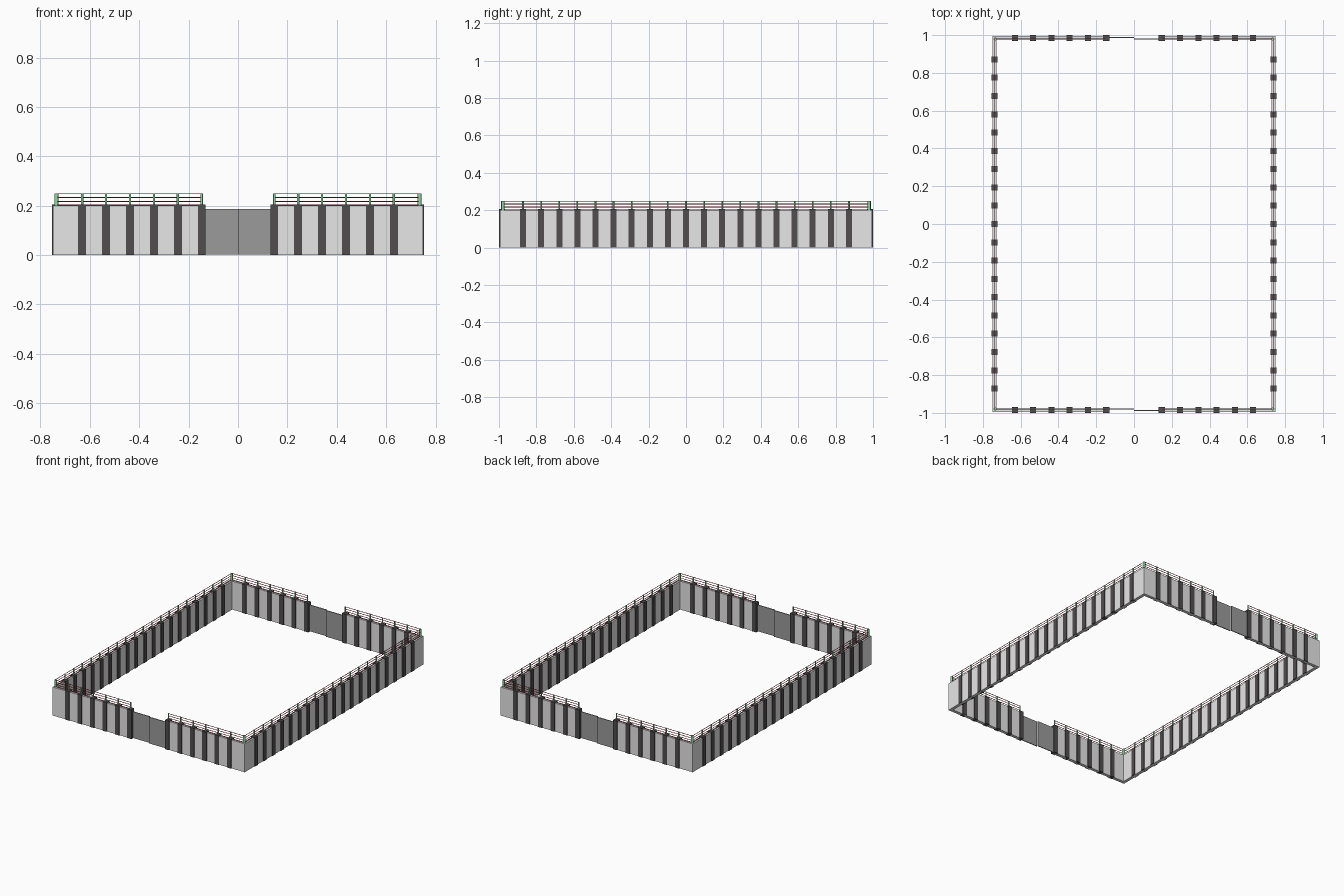
import bpy
import bmesh
from mathutils import Matrix, Vector

cube = bpy.data.objects.get("Cube")
if cube:
    bpy.data.objects.remove(cube, do_unlink=True)


def make_material(name, rgb):
    mat = bpy.data.materials.new(name)
    mat.use_nodes = True
    color = (*rgb, 1)
    mat.diffuse_color = color
    mat.node_tree.nodes["Principled BSDF"].inputs["Base Color"].default_value = color
    return mat


panel_grey = make_material("panel light grey", (0.8, 0.8, 0.8))
pillar_grey = make_material("pillar dark grey", (0.085, 0.075, 0.08))
gate_grey = make_material("gate grey", (0.33, 0.33, 0.33))
post_green = make_material("post green", (0.28, 0.72, 0.36))
wire_red = make_material("wire red", (0.5, 0.03, 0.06))


def finish(name, mat, bm):
    mesh = bpy.data.meshes.new(name)
    bm.to_mesh(mesh)
    bm.free()
    mesh.materials.append(mat)
    obj = bpy.data.objects.new(name, mesh)
    bpy.context.collection.objects.link(obj)
    return obj


def boxes(name, mat, items):
    """One object made of boxes, each given by its low and high corner."""
    bm = bmesh.new()
    for low, high in items:
        low, high = Vector(low), Vector(high)
        place = Matrix.Translation((low + high) / 2) @ Matrix.Diagonal((*(high - low), 1))
        bmesh.ops.create_cube(bm, size=1, matrix=place)
    return finish(name, mat, bm)


def rods(name, mat, radius, items):
    """One object made of smooth round rods, each given by its two ends."""
    bm = bmesh.new()
    for start, end in items:
        start, end = Vector(start), Vector(end)
        axis = end - start
        turn = axis.to_track_quat("Z", "Y").to_matrix().to_4x4()
        bmesh.ops.create_cone(bm, cap_ends=True, segments=12, radius1=radius,
                              radius2=radius, depth=axis.length,
                              matrix=Matrix.Translation((start + end) / 2) @ turn)
    for face in bm.faces:
        face.smooth = len(face.verts) == 4
    for edge in bm.edges:
        edge.smooth = all(face.smooth for face in edge.link_faces)
    return finish(name, mat, bm)


WX, WY = 0.738, 0.984      # wall centre lines
HALF = 0.011               # half wall thickness
PILLAR = 0.016             # half pillar width
WALL_TOP, FENCE_TOP = 0.2, 0.25
STEP = 0.0968              # pillar spacing
GATE_POST = 0.147
WIRE = 0.0018
WIRE_LEVELS = (0.203, 0.217, 0.233, 0.2485)

# Pillar positions on all four sides
end_spots = [(s * (GATE_POST + i * STEP), y)
             for y in (-WY, WY) for s in (-1, 1) for i in range(6)]
side_spots = [(x, i * STEP) for x in (-WX, WX) for i in range(-9, 10)]
spots = end_spots + side_spots

# Side walls and their wires
for side, x in (("right", -WX), ("left", WX)):
    boxes(side + "_wall", panel_grey,
          [((x - HALF, -WY - HALF, 0), (x + HALF, WY + HALF, WALL_TOP))])
    rods(side + "_wires", wire_red, WIRE,
         [((x, -WY, z), (x, WY, z)) for z in WIRE_LEVELS])

# End walls with a gate opening, their wires and two overlapping gate leaves
for end, y in (("front", -WY), ("back", WY)):
    walls, wires, leaves = [], [], []
    for s in (-1, 1):
        a, b = sorted((s * GATE_POST, s * (WX - HALF)))
        walls.append(((a, y - HALF, 0), (b, y + HALF, WALL_TOP)))
        wires += [((s * GATE_POST, y, z), (s * WX, y, z)) for z in WIRE_LEVELS]
        a, b = sorted((0, s * 0.135))
        gate_y = y - s * 0.004
        leaves.append(((a, gate_y - 0.003, 0.002), (b, gate_y + 0.003, 0.187)))
    boxes(end + "_walls", panel_grey, walls)
    rods(end + "_wires", wire_red, WIRE, wires)
    boxes(end + "_gate_leaves", gate_grey, leaves)

# Dark pillars
boxes("pillars", pillar_grey,
      [((x - PILLAR, y - PILLAR, 0), (x + PILLAR, y + PILLAR, 0.205)) for x, y in spots])

# Green wire posts on the pillars and thicker ones on the corners
rods("wire_posts", post_green, 0.0045,
     [((x, y, WALL_TOP), (x, y, FENCE_TOP)) for x, y in spots])
rods("corner_posts", post_green, 0.008,
     [((x, y, 0.198), (x, y, FENCE_TOP)) for x in (-0.735, 0.735) for y in (-0.979, 0.979)])
